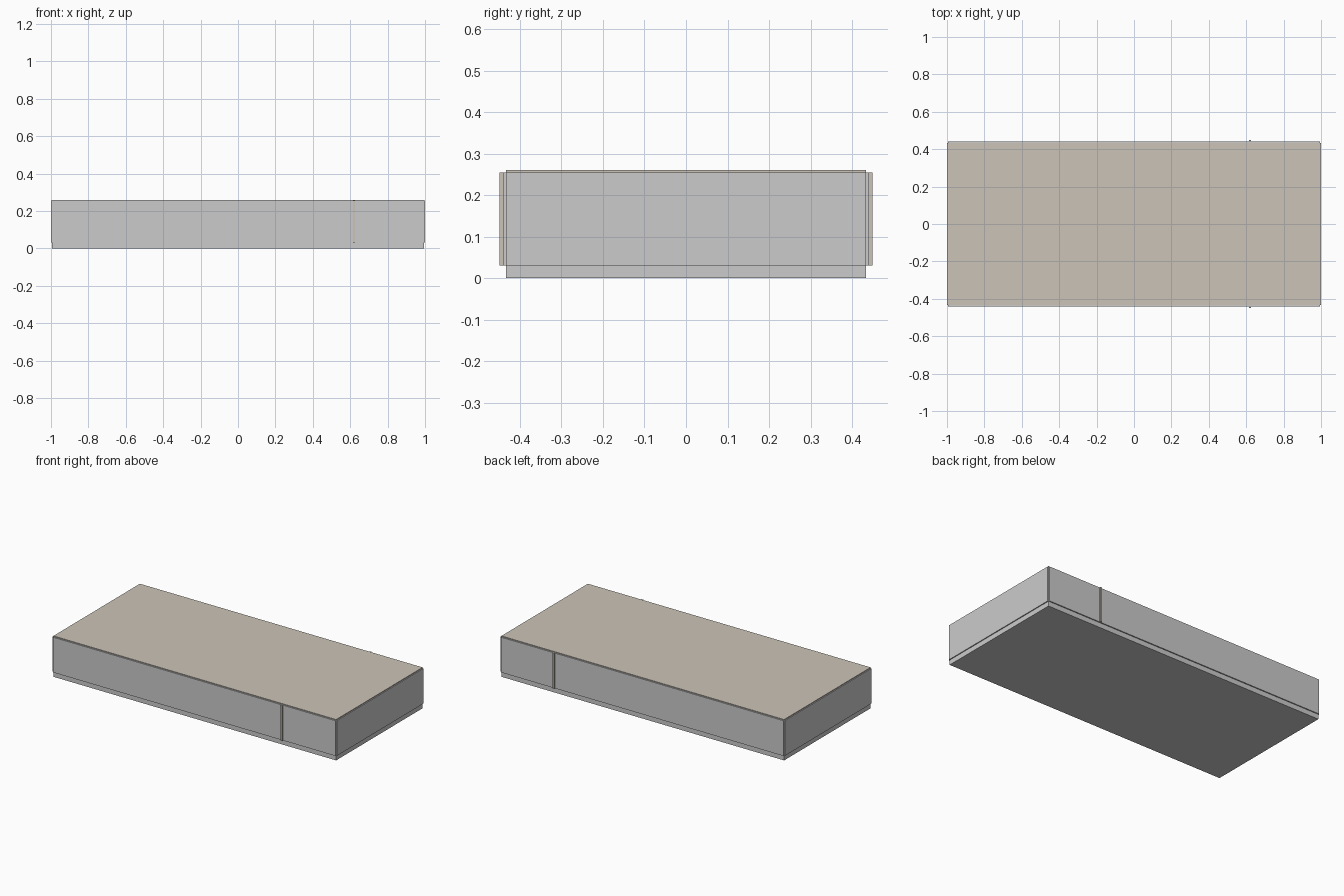
import bpy

if "Cube" in bpy.data.objects:
    bpy.data.objects.remove(bpy.data.objects["Cube"])


def box(name, x, y, z, mat=None):
    """Box from (min, max) ranges on each axis."""
    bpy.ops.mesh.primitive_cube_add(size=1)
    o = bpy.context.object
    o.name = name
    o.location = [(r[0] + r[1]) / 2 for r in (x, y, z)]
    o.scale = [r[1] - r[0] for r in (x, y, z)]
    bpy.ops.object.transform_apply(location=True, rotation=False, scale=True)
    if mat:
        o.data.materials.append(mat)
    return o


def span(a, b, side):
    """Range a..b mirrored to the given side."""
    return sorted((a * side, b * side))


beige = bpy.data.materials.new("beige")
beige.diffuse_color = (0.60, 0.55, 0.48, 1)
beige.use_nodes = True
beige.node_tree.nodes["Principled BSDF"].inputs["Base Color"].default_value = beige.diffuse_color

CX, CY = 0.994, 0.434        # half size of the core
PX, PY = 1.0, 0.441          # outer face of the cladding
PANEL_Z = (0.031, 0.255)

# Core block and thin top sheet
box("core", (-CX, CX), (-CY, CY), (0, 0.255))
box("top_sheet", (-CX, CX), (-CY, CY), (0.255, 0.26), beige)

# Cladding panels and the vertical trim strips on the long sides
for s, side in ((-1, "front"), (1, "back")):
    box(side + "_panel", (-CX, CX), span(CY, PY, s), PANEL_Z)
    box(side + "_trim_strip", (0.614, 0.625), span(PY, 0.449, s), PANEL_Z, beige)
for s, side in ((-1, "left"), (1, "right")):
    box(side + "_panel", span(CX, PX, s), (-CY, CY), PANEL_Z)
